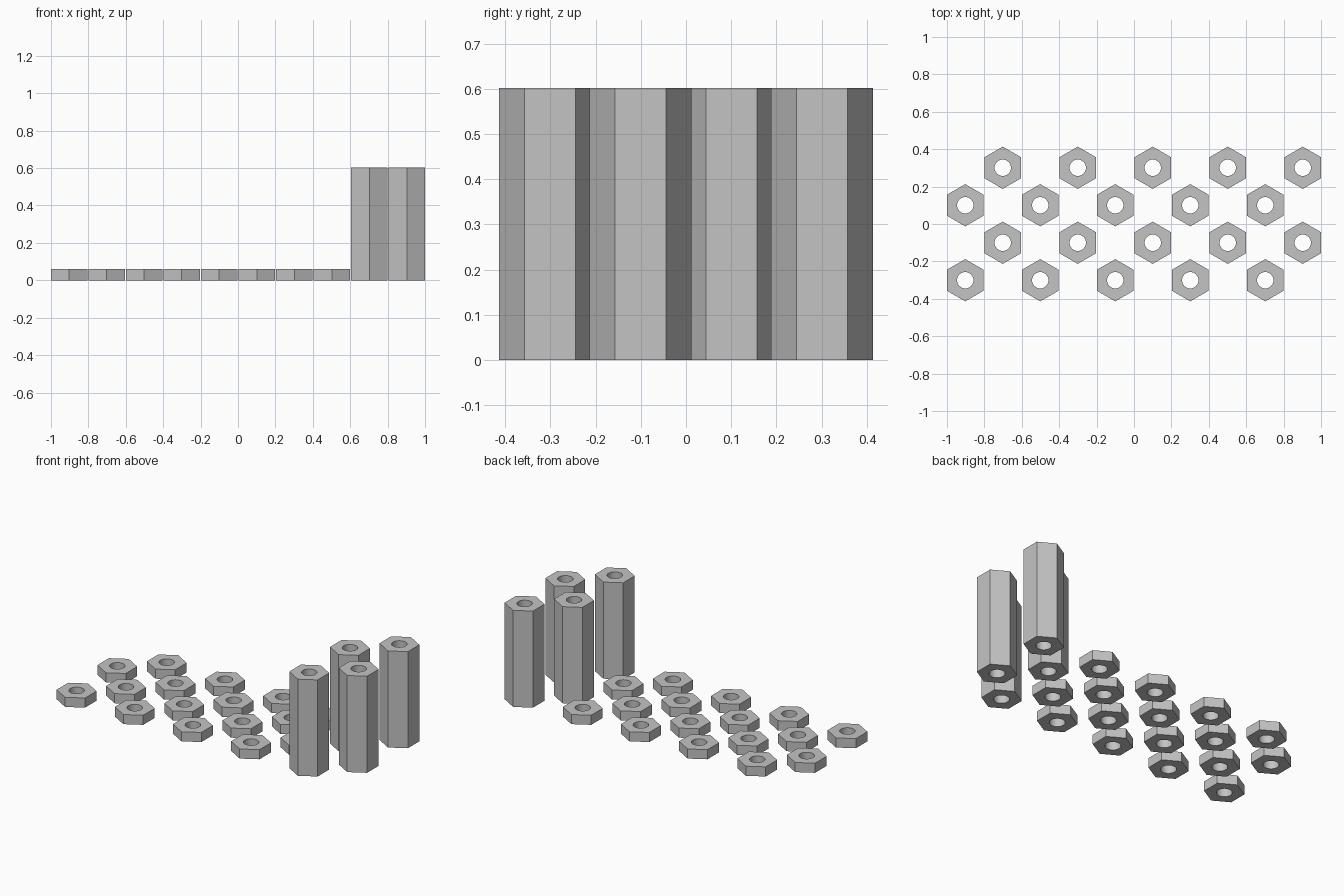
import bpy
import bmesh
from math import radians
from mathutils import Matrix

default_cube = bpy.data.objects.get("Cube")
if default_cube:
    bpy.data.objects.remove(default_cube, do_unlink=True)

PITCH = 0.2005         # grid step between staggered nuts
HEX_RADIUS = 0.1128    # centre to corner
HOLE_RADIUS = 0.044
SHORT, TALL = 0.06, 0.602

grey = bpy.data.materials.new("plain_grey")
grey.use_nodes = True
colour = (0.55, 0.55, 0.55, 1)
grey.diffuse_color = colour
grey.node_tree.nodes["Principled BSDF"].inputs["Base Color"].default_value = colour


def hex_sleeve(name, height):
    """Hexagonal prism with a round bore, corners pointing along y."""
    bm = bmesh.new()
    bmesh.ops.create_circle(bm, segments=6, radius=HEX_RADIUS,
                            matrix=Matrix.Rotation(radians(30), 4, "Z"))
    # align a corner with the y axis whichever way the circle starts
    if max(v.co.y for v in bm.verts) < HEX_RADIUS * 0.99:
        bmesh.ops.rotate(bm, verts=bm.verts[:], cent=(0, 0, 0),
                         matrix=Matrix.Rotation(radians(30), 3, "Z"))
    bmesh.ops.create_circle(bm, segments=32, radius=HOLE_RADIUS)
    bmesh.ops.triangle_fill(bm, edges=bm.edges[:], use_beauty=True, normal=(0, 0, 1))
    top = bmesh.ops.extrude_face_region(bm, geom=bm.faces[:])["geom"]
    top_verts = [g for g in top if isinstance(g, bmesh.types.BMVert)]
    bmesh.ops.translate(bm, verts=top_verts, vec=(0, 0, height))
    bmesh.ops.recalc_face_normals(bm, faces=bm.faces[:])
    mesh = bpy.data.meshes.new(name)
    bm.to_mesh(mesh)
    bm.free()
    mesh.materials.append(grey)
    mesh.shade_smooth()
    mesh.set_sharp_from_angle(angle=radians(30))
    return mesh


short_mesh = hex_sleeve("short_nut", SHORT)
tall_mesh = hex_sleeve("tall_spacer", TALL)

# Staggered rows: the last nut of every row is a tall spacer
for row in range(4):
    for col in range(5):
        mesh = tall_mesh if col == 4 else short_mesh
        obj = bpy.data.objects.new(f"{mesh.name}_row{row + 1}_{col + 1}", mesh)
        obj.location = ((2 * col + row % 2 - 4.5) * PITCH, (row - 1.5) * PITCH, 0)
        bpy.context.collection.objects.link(obj)
